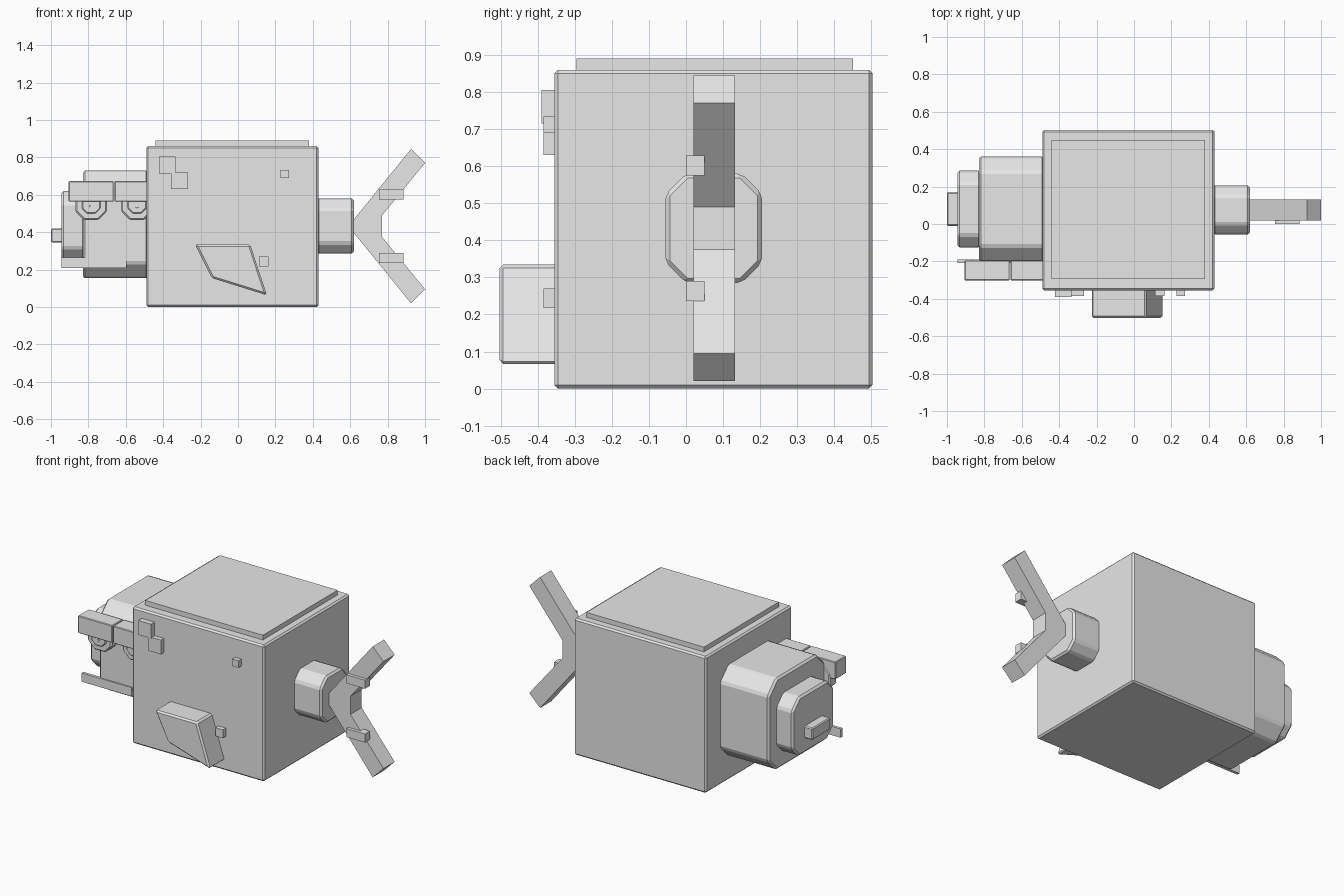
import bpy
import bmesh
from mathutils import Vector

if "Cube" in bpy.data.objects:
    bpy.data.objects.remove(bpy.data.objects["Cube"], do_unlink=True)

grey = bpy.data.materials.new("plain grey")
grey.use_nodes = True
grey.diffuse_color = (0.8, 0.8, 0.8, 1)
grey.node_tree.nodes["Principled BSDF"].inputs["Base Color"].default_value = (0.8, 0.8, 0.8, 1)


def finish(name, bm, bevel):
    """Turn a bmesh into an object with an optional fine edge bevel."""
    bmesh.ops.recalc_face_normals(bm, faces=bm.faces)
    mesh = bpy.data.meshes.new(name)
    bm.to_mesh(mesh)
    bm.free()
    mesh.materials.append(grey)
    obj = bpy.data.objects.new(name, mesh)
    bpy.context.collection.objects.link(obj)
    if bevel:
        mod = obj.modifiers.new("fine bevel", 'BEVEL')
        mod.width = bevel
        mod.segments = 1
        mod.limit_method = 'ANGLE'
    return obj


def box(name, x, y, z, bevel=0, chamfer=0, axis=0):
    """Box from axis ranges; chamfer cuts the long edges running along axis."""
    bm = bmesh.new()
    bmesh.ops.create_cube(bm, size=1)
    for v in bm.verts:
        v.co = Vector([(r[0] + r[1]) / 2 + c * (r[1] - r[0]) for r, c in zip((x, y, z), v.co)])
    if chamfer:
        edges = [e for e in bm.edges
                 if abs((e.verts[0].co - e.verts[1].co).normalized()[axis]) > 0.9]
        bmesh.ops.bevel(bm, geom=edges, offset=chamfer, segments=1, affect='EDGES')
    return finish(name, bm, bevel)


def slab(name, outline, y, bevel=0):
    """Extrude an x-z outline through a y range."""
    bm = bmesh.new()
    face = bm.faces.new([bm.verts.new((px, y[0], pz)) for px, pz in outline])
    new = bmesh.ops.extrude_face_region(bm, geom=[face])["geom"]
    verts = [g for g in new if isinstance(g, bmesh.types.BMVert)]
    bmesh.ops.translate(bm, verts=verts, vec=(0, y[1] - y[0], 0))
    return finish(name, bm, bevel)


# Body and back plate
box("body", (-0.49, 0.43), (-0.355, 0.503), (0, 0.86), 0.01)
box("back_plate", (-0.44, 0.38), (-0.295, 0.45), (0.85, 0.89))

# Head, snout and mouth
box("head", (-0.83, -0.48), (-0.2, 0.36), (0.155, 0.73), 0.012, 0.08)
box("snout", (-0.945, -0.82), (-0.125, 0.285), (0.25, 0.62), 0.012, 0.065)
box("mouth", (-1, -0.93), (-0.01, 0.17), (0.345, 0.42), 0.006)
box("jaw_strip", (-0.945, -0.595), (-0.208, -0.19), (0.21, 0.265))

# Eyes with raised iris and pupil, under brows
for side, x in (("front", -0.785), ("rear", -0.54)):
    for part, r, depth in (("eye", 0.085, -0.26), ("iris", 0.05, -0.27), ("pupil", 0.008, -0.275)):
        z = 0.55 if part != "pupil" else 0.538
        box(f"{side}_{part}", (x - r, x + r), (depth, -0.19), (z - r, z + r),
            r * 0.1, r * 0.55, axis=1)
    box(f"{side}_brow", (x - 0.12, x + 0.12), (-0.302, -0.195), (0.563, 0.673), 0.004)

# Tail root, forked tail and its small ridges
box("tail_root", (0.42, 0.62), (-0.055, 0.205), (0.285, 0.58), 0.012, 0.055)
mid = 0.4325
upper = [(0.59, mid), (0.925, 0.845), (1, 0.77), (0.77, 0.49)]
lower = [(px, 2 * mid - pz) for px, pz in reversed(upper[1:])]
slab("tail_fin", upper + lower, (0.02, 0.132))
for name, z in (("upper_ridge", 0.602), ("lower_ridge", 0.263)):
    box(name, (0.755, 0.885), (0, 0.05), (z - 0.027, z + 0.027))

# Side fin
slab("side_fin", [(-0.23, 0.335), (0.065, 0.335), (0.155, 0.063), (-0.14, 0.155)],
     (-0.503, -0.34), 0.01)

# Raised spots on the front side
spots = [(-0.378, 0.76, 0.045, -0.39), (-0.313, 0.675, 0.045, -0.385),
         (0.25, 0.712, 0.022, -0.385), (0.138, 0.244, 0.026, -0.385)]
for i, (x, z, r, depth) in enumerate(spots):
    box(f"spot_{i + 1}", (x - r, x + r), (depth, -0.34), (z - r, z + r))
